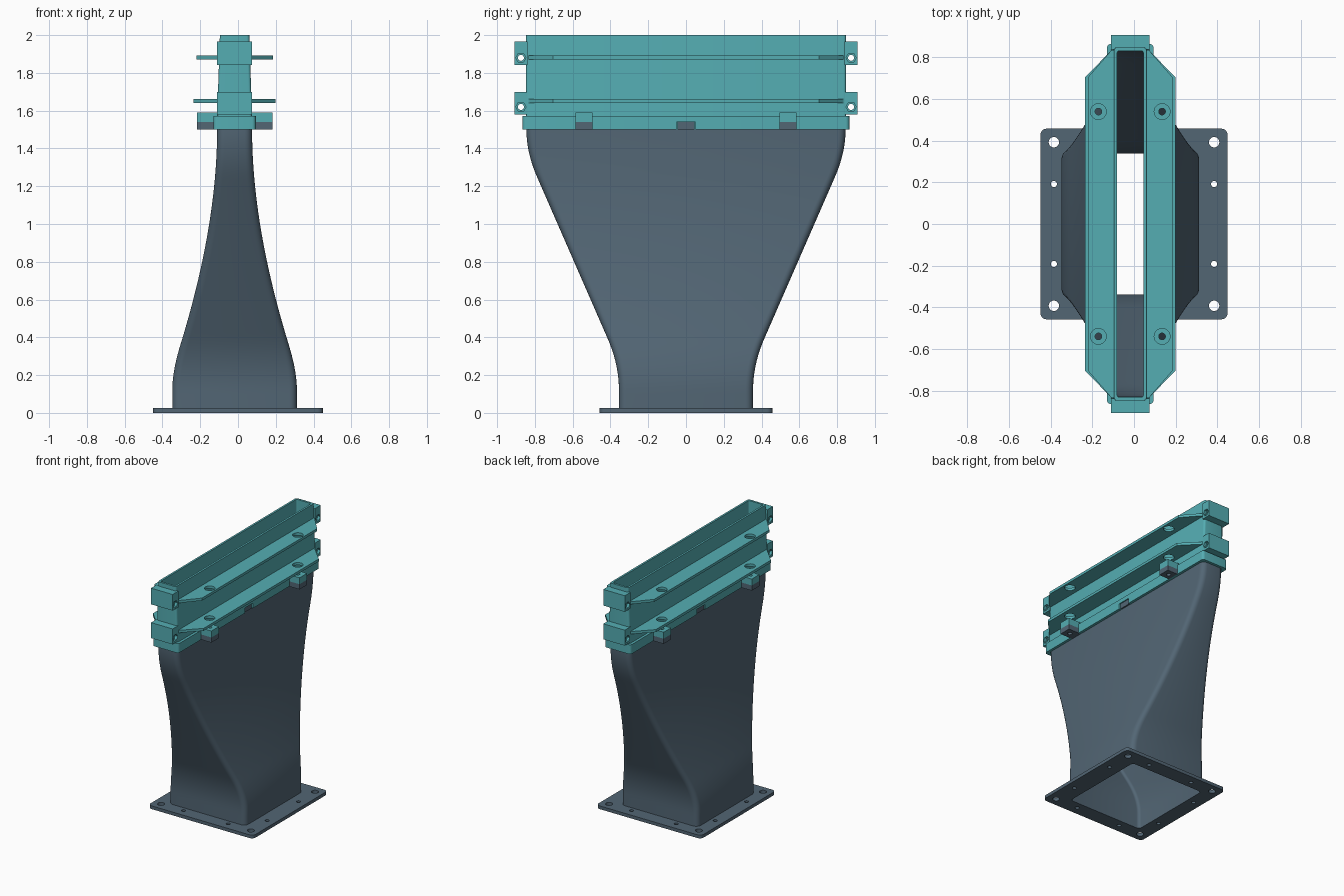
import bpy, bmesh, math
from mathutils import Matrix

if "Cube" in bpy.data.objects:
    bpy.data.objects.remove(bpy.data.objects["Cube"], do_unlink=True)

CX = -0.018          # centre line of duct and nozzle


def material(name, rgb):
    m = bpy.data.materials.new(name)
    m.use_nodes = True
    m.diffuse_color = (*rgb, 1)
    m.node_tree.nodes["Principled BSDF"].inputs["Base Color"].default_value = (*rgb, 1)
    return m


SLATE = material("slate grey", (0.085, 0.132, 0.175))
TEAL = material("teal", (0.09, 0.42, 0.45))


def finish(name, bm, mat, smooth=None):
    bmesh.ops.recalc_face_normals(bm, faces=bm.faces)
    me = bpy.data.meshes.new(name)
    bm.to_mesh(me)
    bm.free()
    ob = bpy.data.objects.new(name, me)
    bpy.context.collection.objects.link(ob)
    if mat:
        me.materials.append(mat)
    if smooth:
        shade(ob, smooth)
    return ob


def shade(ob, degrees):
    bpy.ops.object.select_all(action='DESELECT')
    ob.select_set(True)
    bpy.context.view_layer.objects.active = ob
    bpy.ops.object.shade_smooth_by_angle(angle=math.radians(degrees))


def rounded(hx, hy, r, n=5):
    """Outline of a rounded rectangle around the centre line."""
    pts = []
    for k, (sx, sy) in enumerate(((1, 1), (-1, 1), (-1, -1), (1, -1))):
        for i in range(n + 1):
            a = math.pi / 2 * (k + i / n)
            pts.append((CX + sx * (hx - r) + r * math.cos(a), sy * (hy - r) + r * math.sin(a)))
    return pts


def tube(name, rings, mat, smooth=30):
    """Closed shell: rings of (hx, hy, radius, z), joined in a loop."""
    bm = bmesh.new()
    loops = [[bm.verts.new((x, y, z)) for x, y in rounded(hx, hy, r)] for hx, hy, r, z in rings]
    for a, b in zip(loops, loops[1:] + loops[:1]):
        for i in range(len(a)):
            j = (i + 1) % len(a)
            bm.faces.new((a[i], a[j], b[j], b[i]))
    return finish(name, bm, mat, smooth)


def prism(name, outline, z0, z1, mat):
    bm = bmesh.new()
    face = bm.faces.new([bm.verts.new((x, y, z0)) for x, y in outline])
    ext = bmesh.ops.extrude_face_region(bm, geom=[face])["geom"]
    bmesh.ops.translate(bm, vec=(0, 0, z1 - z0), verts=[v for v in ext if isinstance(v, bmesh.types.BMVert)])
    return finish(name, bm, mat)


def box(name, x, y, z, mat):
    (x0, x1), (y0, y1) = sorted(x), sorted(y)
    return prism(name, [(x0, y0), (x1, y0), (x1, y1), (x0, y1)], *z, mat)


def rod(centre, r, length, axis='Z', sides=24):
    bm = bmesh.new()
    bmesh.ops.create_cone(bm, cap_ends=True, segments=sides, radius1=r, radius2=r, depth=length)
    rot = Matrix.Rotation(math.pi / 2, 4, 'Y') if axis == 'X' else Matrix()
    bm.transform(Matrix.Translation(centre) @ rot)
    return finish("cutter", bm, None)


def cut(ob, cutters):
    for c in cutters:
        c.hide_render = True
        mod = ob.modifiers.new("cut", 'BOOLEAN')
        mod.operation, mod.solver, mod.object = 'DIFFERENCE', 'EXACT', c
    bpy.context.view_layer.update()
    me = bpy.data.meshes.new_from_object(ob.evaluated_get(bpy.context.evaluated_depsgraph_get()))
    ob.modifiers.clear()
    ob.data = me
    for c in cutters:
        bpy.data.objects.remove(c, do_unlink=True)
    shade(ob, 30)


def bend(p, q, r, n=24):
    """Points of a quadratic curve."""
    return [tuple((1 - t) ** 2 * a + 2 * t * (1 - t) * b + t * t * c for a, b, c in zip(p, q, r))
            for t in (i / n for i in range(n + 1))]


def lookup(curve, z):
    if z <= curve[0][0]:
        return curve[0][1]
    for (z0, v0), (z1, v1) in zip(curve, curve[1:]):
        if z <= z1:
            return v0 + (v1 - v0) * (z - z0) / (z1 - z0)
    return curve[-1][1]


# Duct: narrows across x while it widens along y
side_x = bend((.12, .33), (.22, .33), (.36, .287)) + bend((.36, .287), (.99, .0925), (1.5, .0925))[1:]
side_y = bend((.12, .355), (.257, .355), (.394, .415)) + bend((1.25, .789), (1.379, .845), (1.5, .845))
levels = [0.0] + [.1 + 1.4 * i / 48 for i in range(49)] + [1.545]
WALL = .016
outer = [(lookup(side_x, z), lookup(side_y, z), .04, z) for z in levels]
inner = [(hx - WALL, hy - WALL, r - WALL, z) for hx, hy, r, z in reversed(outer)]
tube("duct", outer + inner, SLATE, 35)

# Mounting flange with bolt holes
CX_KEEP, CX = CX, 0
flange_outline = rounded(.45, .458, .03)
CX = CX_KEEP
flange = prism("base_flange", flange_outline, 0, .025, SLATE)
holes = [prism("cutter", rounded(.33 - WALL, .355 - WALL, .024), -.1, .1, None)]
for s in (-1, 1):
    for t in (-1, 1):
        holes += [rod((s * .385, t * .393, 0), .025, .2),
                  rod((s * .385, t * .192, 0), .015, .2),
                  rod((s * .192, t * .393, 0), .015, .2)]
cut(flange, holes)

# Collar around the top of the duct, notched in the middle
collar = tube("collar", [(.112, .865, .02, 1.5), (.112, .865, .02, 1.572),
                         (.0915, .844, .03, 1.572), (.0915, .844, .03, 1.5)], TEAL)
cut(collar, [box("cutter", (CX + s * .094, CX + s * .2), (-.05, .05), (1.45, 1.54), None) for s in (-1, 1)])
for s in (-1, 1):
    box("locating_tab", (CX + s * .085, CX + s * .104), (-.045, .045), (1.5, 1.54), SLATE)

# Slot nozzle, slightly tapered and open at both ends
tube("nozzle_body", [(.093, .848, .015, 1.545), (.078, .848, .015, 2.0),
                     (.0625, .832, .008, 2.0), (.0625, .832, .008, 1.545)], TEAL)

for s, label in ((1, "left"), (-1, "right")):
    # Stiffening fins with clipped corners and access holes
    for level, z, reach in (("lower", 1.641, .217), ("upper", 1.872, .203)):
        base = .074
        pts = [(base, -.835), (.09, -.835), (reach, -.705), (reach, .705), (.09, .835), (base, .835)]
        fin = prism(f"{level}_fin_{label}", [(CX + s * x, y) for x, y in pts], z, z + .02, TEAL)
        cut(fin, [rod((CX + s * .153, t * .54, z), .038, .2) for t in (-1, 1)])

    # Screw lugs: grey half on the duct, teal half on the collar
    for t, end in ((-1, "front"), (1, "back")):
        for part, z, mat in (("duct_lug", (1.5, 1.54), SLATE), ("collar_lug", (1.54, 1.59), TEAL)):
            lug = box(f"{part}_{end}_{label}", (CX + s * .09, CX + s * .2),
                      (t * .54 - .046, t * .54 + .046), z, mat)
            cut(lug, [rod((CX + s * .153, t * .54, 1.55), .016, .3)])

# Clamp blocks on both ends, bored sideways with hexagonal recesses
for t, end in ((-1, "front"), (1, "back")):
    for level, z0, z1, bore in (("lower", 1.58, 1.70, 1.62), ("upper", 1.842, 1.967, 1.88)):
        block = box(f"{level}_clamp_block_{end}", (CX - .0925, CX + .0925), (t * .838, t * .907), (z0, z1), TEAL)
        cut(block, [rod((CX, t * .874, bore), .016, .5, 'X')] +
            [rod((CX + s * .0925, t * .874, bore), .027, .04, 'X', 6) for s in (-1, 1)])
